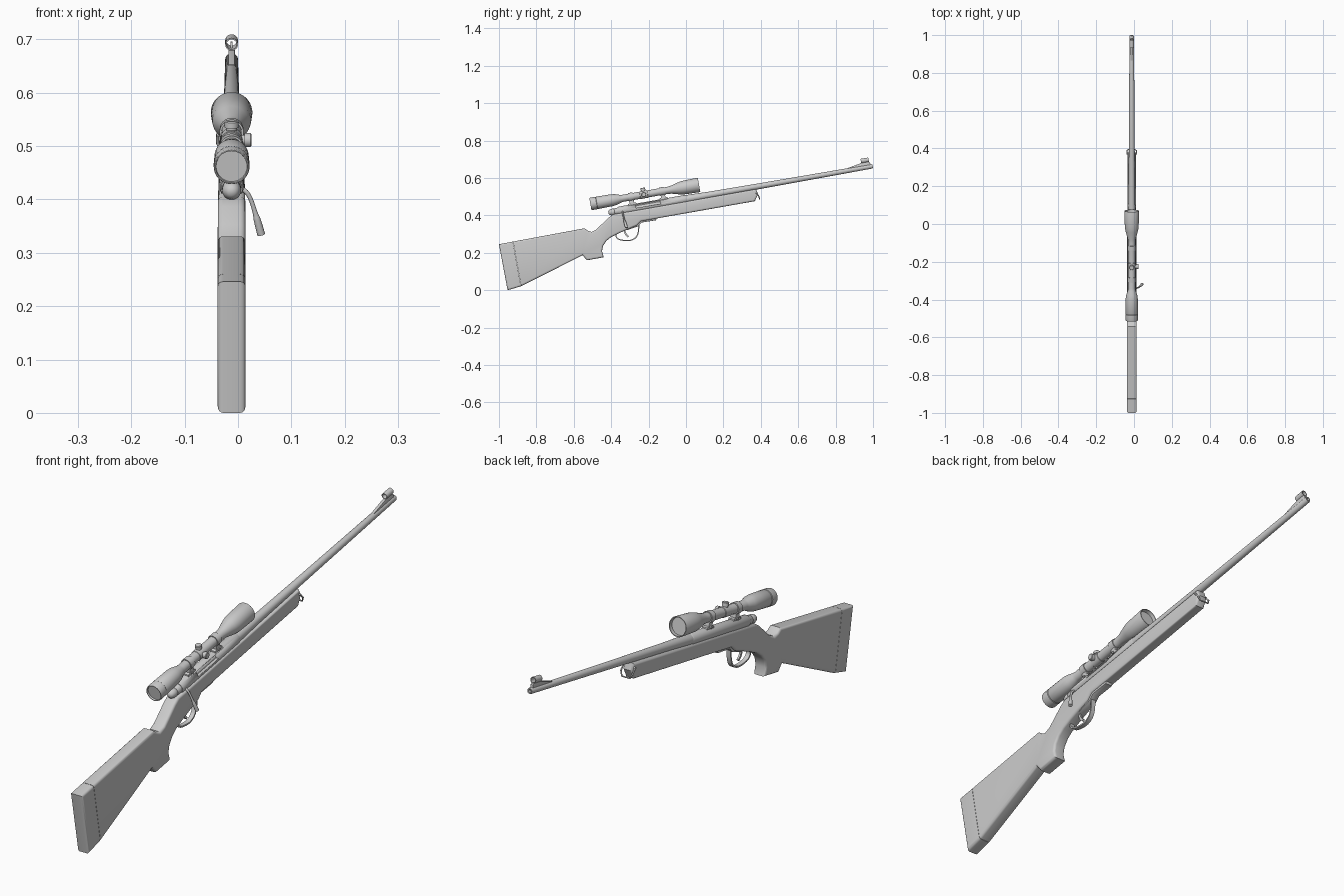
import bpy, bmesh, math
from mathutils import Matrix, Vector

if "Cube" in bpy.data.objects:
    bpy.data.objects.remove(bpy.data.objects["Cube"])

CX = -0.012
FLAT = Matrix.Translation((CX, 0, 0))
# Barrel frame: local y runs along the bore, local z is up from it
TILT = Matrix.Translation((CX, 0, 0.487)) @ Matrix.Rotation(math.radians(10), 4, 'X')
SCOPE_T = 0.063


def finish(name, bm, mat):
    bmesh.ops.remove_doubles(bm, verts=bm.verts, dist=1e-5)
    bmesh.ops.recalc_face_normals(bm, faces=bm.faces)
    bm.transform(mat)
    me = bpy.data.meshes.new(name)
    bm.to_mesh(me)
    bm.free()
    ob = bpy.data.objects.new(name, me)
    bpy.context.collection.objects.link(ob)
    bpy.ops.object.select_all(action='DESELECT')
    ob.select_set(True)
    bpy.context.view_layer.objects.active = ob
    bpy.ops.object.shade_smooth_by_angle(angle=math.radians(35))
    return ob


def lathe(name, prof, offset=(0, 0, 0), axis='Y', closed=False, n=32, mat=TILT):
    """Revolve (position, radius) pairs about an axis."""
    bm = bmesh.new()
    rings = []
    for s, r in prof:
        ring = []
        for i in range(n):
            a = 2 * math.pi * i / n
            u, v = r * math.cos(a), r * math.sin(a)
            p = {'Y': (u, s, v), 'Z': (u, v, s), 'X': (s, u, v)}[axis]
            ring.append(bm.verts.new(Vector(p) + Vector(offset)))
        rings.append(ring)
    pairs = list(zip(rings, rings[1:])) + ([(rings[-1], rings[0])] if closed else [])
    for a, b in pairs:
        for i in range(n):
            j = (i + 1) % n
            bm.faces.new((a[i], a[j], b[j], b[i]))
    return finish(name, bm, mat)


def slab_bm(pts, hw, bevel=0.0, seg=2, x=0.0):
    """Extrude a (y, z) outline sideways and round its side rims."""
    bm = bmesh.new()
    face = bm.faces.new([bm.verts.new((x - hw, y, z)) for y, z in pts])
    ext = bmesh.ops.extrude_face_region(bm, geom=[face], use_keep_orig=True)
    new = [v for v in ext['geom'] if isinstance(v, bmesh.types.BMVert)]
    bmesh.ops.translate(bm, verts=new, vec=(2 * hw, 0, 0))
    bmesh.ops.recalc_face_normals(bm, faces=bm.faces)
    if bevel:
        rim = [e for e in bm.edges if abs(e.verts[0].co.x - e.verts[1].co.x) < 1e-6]
        bmesh.ops.bevel(bm, geom=rim, offset=bevel, segments=seg, profile=0.5,
                        affect='EDGES', clamp_overlap=False)
    return bm


def slab(name, pts, hw, bevel=0.0, mat=FLAT, x=0.0):
    return finish(name, slab_bm(pts, hw, bevel, x=x), mat)


def spline(pts, steps=5):
    """Catmull-Rom smoothing of a 2D path."""
    p = [Vector(q) for q in [pts[0]] + pts + [pts[-1]]]
    out = []
    for a, b, c, d in zip(p, p[1:], p[2:], p[3:]):
        for k in range(steps):
            t = k / steps
            out.append(0.5 * (2 * b + (c - a) * t + (2 * a - 5 * b + 4 * c - d) * t * t
                              + (3 * b - a - 3 * c + d) * t ** 3))
    return out + [p[-1]]


def strap(name, pts, hw, thick):
    """A flat band following a (y, z) path."""
    p = spline(pts)
    left, right = [], []
    for i, q in enumerate(p):
        d = (p[min(i + 1, len(p) - 1)] - p[max(i - 1, 0)]).normalized()
        nrm = Vector((-d.y, d.x)) * thick / 2
        left.append(q + nrm)
        right.append(q - nrm)
    return slab(name, left + right[::-1], hw)


def tube(name, pts, radius, radii=None, kind='NURBS'):
    cu = bpy.data.curves.new(name, 'CURVE')
    cu.dimensions = '3D'
    cu.bevel_depth, cu.bevel_resolution, cu.use_fill_caps = radius, 4, True
    sp = cu.splines.new(kind)
    sp.points.add(len(pts) - 1)
    for i, q in enumerate(pts):
        sp.points[i].co = (*q, 1)
        sp.points[i].radius = radii[i] if radii else 1
    if kind == 'NURBS':
        sp.order_u, sp.use_endpoint_u = 3, True
    ob = bpy.data.objects.new(name, cu)
    bpy.context.collection.objects.link(ob)
    return ob


# Stock and butt pad: one outline, split along the pad seam
OUTLINE = [(-1.0, 0.246), (-0.954, 0.0), (-0.882, 0.021), (-0.553, 0.187), (-0.53, 0.16),
           (-0.44, 0.176), (-0.449, 0.21), (-0.443, 0.238), (-0.425, 0.264), (-0.40, 0.284),
           (-0.36, 0.304), (-0.31, 0.326), (-0.262, 0.346), (-0.24, 0.369), (0.368, 0.476),
           (0.385, 0.513), (0.375, 0.54), (-0.39, 0.405), (-0.415, 0.387), (-0.48, 0.324),
           (-0.505, 0.312), (-0.525, 0.318), (-0.543, 0.331)]
SEAM, SEAM_N = Vector((0, -0.925, 0.26)), Vector((0, 0.984, 0.177))
for name, keep_front in (("stock", True), ("butt_pad", False)):
    bm = slab_bm(OUTLINE, 0.026, 0.010, 4)
    bmesh.ops.bisect_plane(bm, geom=bm.verts[:] + bm.edges[:] + bm.faces[:],
                           plane_co=SEAM + SEAM_N * (0.0006 if keep_front else -0.0006),
                           plane_no=SEAM_N, clear_inner=keep_front, clear_outer=not keep_front)
    bmesh.ops.holes_fill(bm, edges=[e for e in bm.edges if e.is_boundary])
    if keep_front:  # slimmer toward the fore-end
        bmesh.ops.bisect_plane(bm, geom=bm.verts[:] + bm.edges[:] + bm.faces[:],
                               plane_co=(0, -0.45, 0), plane_no=(0, 1, 0))
        for v in bm.verts:
            v.co.x *= 1 - 0.17 * max(0, min(1, (v.co.y + 0.45) / 0.83))
    finish(name, bm, FLAT)

# Barrel with open muzzle
lathe("barrel", [(-0.02, 0), (-0.02, 0.021), (0.03, 0.021), (0.12, 0.018), (0.39, 0.0155),
                 (1.008, 0.012), (1.0135, 0.010), (1.0135, 0.006), (0.97, 0.006), (0.97, 0)])

# Receiver with ejection port, and bolt
receiver = lathe("receiver", [(-0.365, 0), (-0.365, 0.021), (-0.36, 0.023), (-0.005, 0.023),
                              (0.0, 0.021), (0.0, 0)])
cutter = slab("port_cutter", [(-0.27, 0.0), (-0.14, 0.0), (-0.14, 0.017), (-0.27, 0.017)],
              0.02, mat=TILT, x=0.024)
cutter.hide_render = True
cutter.hide_viewport = False
cutter.display_type = 'WIRE'
port = receiver.modifiers.new("port", 'BOOLEAN')
port.operation, port.object, port.solver = 'DIFFERENCE', cutter, 'EXACT'
lathe("bolt_body", [(-0.30, 0), (-0.30, 0.012), (-0.13, 0.012), (-0.13, 0)])
lathe("bolt_shroud", [(-0.422, 0), (-0.421, 0.007), (-0.416, 0.013), (-0.405, 0.0175),
                      (-0.392, 0.018), (-0.388, 0.016), (-0.384, 0.018), (-0.35, 0.02), (-0.35, 0)])
tube("bolt_handle", [(-0.01, -0.338, 0.425), (0.012, -0.34, 0.42), (0.024, -0.336, 0.402),
                     (0.033, -0.329, 0.372), (0.036, -0.326, 0.362), (0.0435, -0.318, 0.334)],
     0.0065, [0.75, 0.7, 0.6, 0.7, 1.1, 1.15])

# Magazine floor plate, trigger guard, trigger
slab("magazine_plate", [(-0.32, 0.335), (-0.315, 0.321), (-0.255, 0.342), (-0.236, 0.362),
                        (-0.16, 0.374), (-0.154, 0.40), (-0.25, 0.385)], 0.016, 0.003)
strap("trigger_guard", [(-0.375, 0.31), (-0.373, 0.285), (-0.35, 0.269), (-0.30, 0.266),
                        (-0.268, 0.282), (-0.255, 0.312), (-0.252, 0.355)], 0.009, 0.006)
strap("trigger", [(-0.327, 0.335), (-0.328, 0.318), (-0.322, 0.300), (-0.308, 0.286)], 0.004, 0.009)

# Sling loop at the fore-end
tube("sling_loop", [(CX + x, y, z) for x, y, z in
                    ((-0.026, 0.372, 0.522), (-0.026, 0.388, 0.505), (-0.018, 0.394, 0.487),
                     (0.018, 0.394, 0.487), (0.026, 0.388, 0.505), (0.026, 0.372, 0.522))],
     0.003, kind='POLY')
lathe("sling_pin", [(-0.028, 0), (-0.028, 0.004), (0.028, 0.004), (0.028, 0)],
      (0, 0.372, 0.522), 'X', n=12, mat=FLAT)

# Front sight: ramp, post and hood
slab("front_sight_ramp", [(0.88, 0.005), (1.003, 0.005), (1.003, 0.022), (0.996, 0.027),
                          (0.955, 0.027), (0.88, 0.013)], 0.006, 0.001, TILT)
slab("front_sight_post", [(0.972, 0.025), (0.982, 0.025), (0.982, 0.039), (0.976, 0.039)],
     0.0018, mat=TILT)
lathe("front_sight_hood", [(0.956, 0.012), (0.998, 0.012), (0.998, 0.0095), (0.956, 0.0095)],
      (0, 0, 0.038), closed=True, n=24)

# Scope body with recessed lenses
lathe("scope", [(-0.501, 0), (-0.501, 0.029), (-0.508, 0.030), (-0.508, 0.032), (-0.503, 0.0335),
                (-0.475, 0.0335), (-0.473, 0.032), (-0.470, 0.0335), (-0.39, 0.032), (-0.37, 0.029),
                (-0.345, 0.021), (-0.335, 0.019), (-0.09, 0.019), (-0.07, 0.021), (-0.03, 0.032),
                (-0.01, 0.036), (0.01, 0.037), (0.079, 0.039), (0.082, 0.038), (0.082, 0.035),
                (0.068, 0.034), (0.068, 0)], (0, 0, SCOPE_T), n=40)

# Adjustment turrets on a collar
S_TUR = -0.218
lathe("turret_collar", [(-0.022, 0.018), (-0.02, 0.0205), (0.02, 0.0205), (0.022, 0.018)],
      (0, S_TUR, SCOPE_T))
KNOB = [(0.01, 0), (0.01, 0.010), (0.024, 0.010), (0.024, 0.013), (0.035, 0.013),
        (0.037, 0.011), (0.037, 0)]
lathe("top_turret", KNOB, (0, S_TUR, SCOPE_T), 'Z', n=24)
lathe("side_turret", KNOB, (0, S_TUR, SCOPE_T), 'X', n=24)

# Scope mounts
for label, s in (("rear", -0.288), ("front", -0.118)):
    lathe(f"{label}_scope_ring", [(s - 0.013, 0.018), (s - 0.013, 0.0225), (s + 0.013, 0.0225),
                                  (s + 0.013, 0.018)], (0, 0, SCOPE_T), closed=True)
    slab(f"{label}_mount", [(s - 0.024, 0.015), (s + 0.024, 0.015), (s + 0.022, 0.027),
                            (s + 0.012, 0.03), (s + 0.011, 0.05), (s - 0.011, 0.05),
                            (s - 0.012, 0.03), (s - 0.022, 0.027)], 0.012, 0.001, TILT)
    for side in (-1, 1):
        lathe(f"{label}_mount_screw_{'left' if side < 0 else 'right'}",
              [(0.008 * side, 0), (0.008 * side, 0.005), (0.016 * side, 0.005), (0.016 * side, 0)],
              (0, s, 0.025), 'X', n=12)
